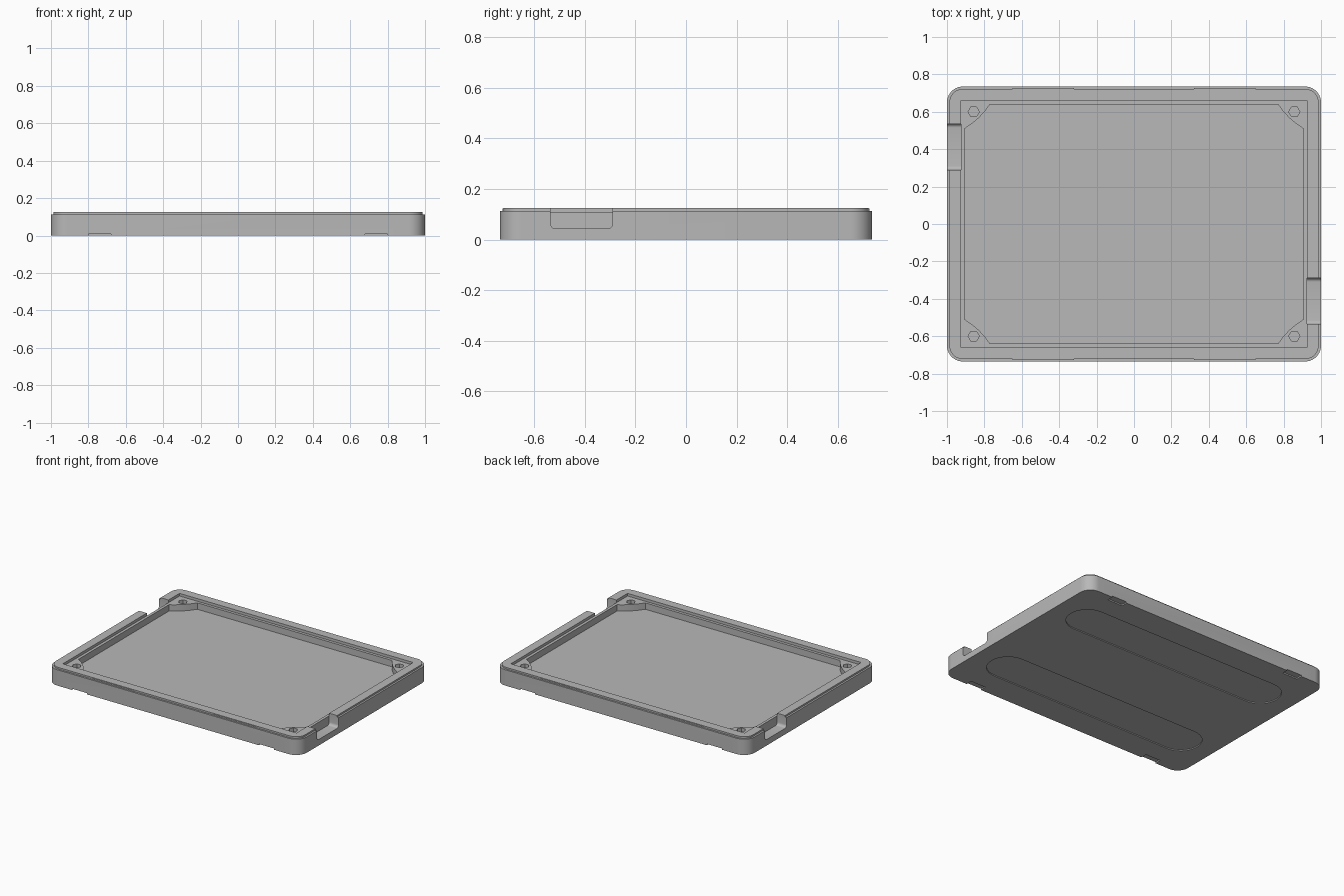
import bpy, bmesh, math

cube = bpy.data.objects.get("Cube")
if cube:
    bpy.data.objects.remove(cube, do_unlink=True)

grey = bpy.data.materials.new("matte grey")
grey.use_nodes = True
colour = (0.48, 0.48, 0.48, 1)
grey.diffuse_color = colour
grey.node_tree.nodes["Principled BSDF"].inputs["Base Color"].default_value = colour


def arc(cx, cy, r, start, end, steps):
    """Points along a circular arc, angles in degrees."""
    angles = [math.radians(start + (end - start) * i / steps) for i in range(steps + 1)]
    return [(cx + r * math.cos(a), cy + r * math.sin(a)) for a in angles]


def rounded_rect(hx, hy, r, steps=10):
    pts = []
    for k, (sx, sy) in enumerate([(1, 1), (-1, 1), (-1, -1), (1, -1)]):
        pts += arc(sx * (hx - r), sy * (hy - r), r, 90 * k, 90 * k + 90, steps)
    return pts


def stadium(cx, cy, half, r):
    return arc(cx + half, cy, r, -90, 90, 16) + arc(cx - half, cy, r, 90, 270, 16)


def rect(x0, x1, y0, y1):
    return [(x0, y0), (x1, y0), (x1, y1), (x0, y1)]


def prism(name, outline, low, high, axis="z"):
    """Extrude an outline along z, or a (y, z) outline along x."""
    def place(u, v, w):
        return (u, v, w) if axis == "z" else (w, u, v)
    bm = bmesh.new()
    face = bm.faces.new([bm.verts.new(place(u, v, low)) for u, v in outline])
    new = bmesh.ops.extrude_face_region(bm, geom=[face])["geom"]
    bmesh.ops.translate(bm, vec=place(0, 0, high - low),
                        verts=[g for g in new if isinstance(g, bmesh.types.BMVert)])
    bmesh.ops.recalc_face_normals(bm, faces=bm.faces)
    mesh = bpy.data.meshes.new(name)
    bm.to_mesh(mesh)
    bm.free()
    mesh.materials.append(grey)
    obj = bpy.data.objects.new(name, mesh)
    bpy.context.collection.objects.link(obj)
    return obj


def combine(base, tool, operation="DIFFERENCE"):
    mod = base.modifiers.new("cut", "BOOLEAN")
    mod.operation, mod.solver, mod.object = operation, "EXACT", tool
    bpy.context.view_layer.objects.active = base
    bpy.ops.object.modifier_apply(modifier=mod.name)
    bpy.data.objects.remove(tool, do_unlink=True)


FLOOR, LEDGE, SHOULDER, TOP = 0.06, 0.106, 0.113, 0.125

# Tray body with a stepped lip around the top
tray = prism("tray", rounded_rect(1, 0.735, 0.085), 0, SHOULDER)
combine(tray, prism("lip", rounded_rect(0.987, 0.722, 0.072), 0.02, TOP), "UNION")

# Shallow square-cornered recess that leaves the ledge
combine(tray, prism("ledge_cut", rect(-0.925, 0.925, -0.66, 0.66), LEDGE, 0.2))

# Deep pocket, with bulging corner posts left standing
corner = [(0.905, 0.51), (0.868, 0.535), (0.83, 0.567), (0.797, 0.603), (0.77, 0.64)]
pocket = []
for sx, sy in [(1, 1), (-1, 1), (-1, -1), (1, -1)]:
    quarter = [(sx * x, sy * y) for x, y in corner]
    pocket += quarter if sx * sy > 0 else quarter[::-1]
combine(tray, prism("pocket_cut", pocket, FLOOR, 0.2))

# Hexagonal screw holes in the posts and pry slots under the long edges
for sx in (-1, 1):
    for sy in (-1, 1):
        hexagon = arc(sx * 0.857, sy * 0.6, 0.03, 0, 300, 5)
        combine(tray, prism("hole_cut", hexagon, 0.045, 0.2))
        y0, y1 = sorted((sy * 0.69, sy * 0.8))
        x0, x1 = sorted((sx * 0.68, sx * 0.8))
        combine(tray, prism("slot_cut", rect(x0, x1, y0, y1), -0.05, 0.009))

# Side openings with rounded lower corners, one per short side
for s in (-1, 1):
    profile = (arc(-0.515, 0.063, 0.02, 180, 270, 5) + arc(-0.31, 0.063, 0.02, 270, 360, 5)
               + [(-0.29, 0.2), (-0.535, 0.2)])
    profile = [(s * y, z) for y, z in profile]
    x0, x1 = sorted((s * 0.925, s * 1.1))
    combine(tray, prism("opening_cut", profile, x0, x1, "x"))

# Long recesses underneath for the foot strips
for sy in (-1, 1):
    combine(tray, prism("foot_cut", stadium(0, sy * 0.4, 0.73, 0.14), -0.05, 0.007))

# Thin snap ridges on the long sides of the lip
for sx in (-1, 1):
    for sy in (-1, 1):
        x0, x1 = sorted((sx * 0.32, sx * 0.65))
        y0, y1 = sorted((sy * 0.715, sy * 0.726))
        prism("snap_ridge", rect(x0, x1, y0, y1), SHOULDER - 0.003, TOP - 0.003)

bpy.ops.object.select_all(action="DESELECT")
tray.select_set(True)
bpy.context.view_layer.objects.active = tray
bpy.ops.object.shade_smooth_by_angle(angle=math.radians(30))
